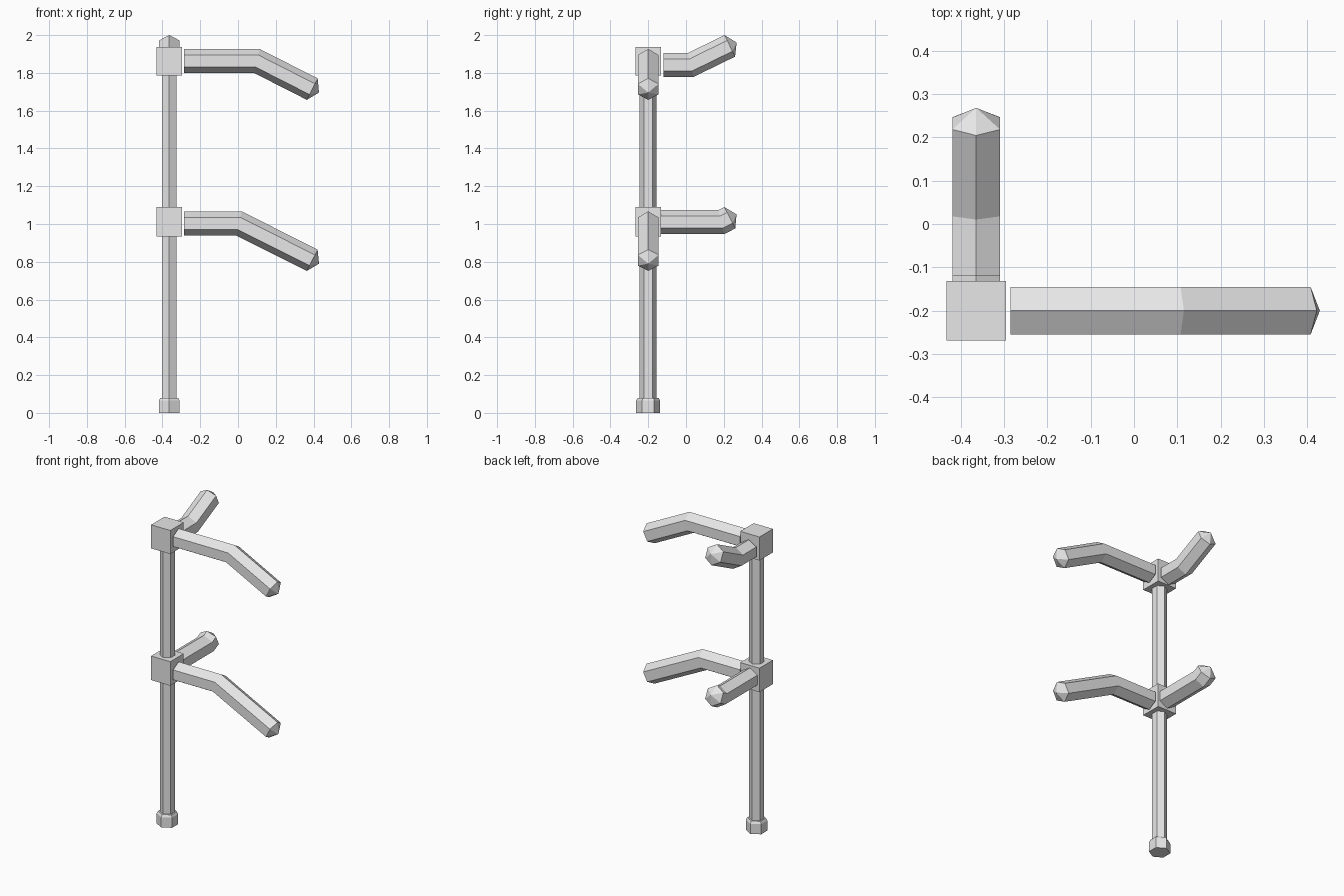
import bpy
import bmesh
from math import cos, sin, pi
from mathutils import Vector

cube = bpy.data.objects.get("Cube")
if cube:
    bpy.data.objects.remove(cube, do_unlink=True)

grey = bpy.data.materials.new("light grey")
grey.use_nodes = True
grey.diffuse_color = (0.8, 0.8, 0.8, 1)
grey.node_tree.nodes["Principled BSDF"].inputs["Base Color"].default_value = (0.8, 0.8, 0.8, 1)

POST = Vector((-0.364, -0.2, 0))
UP = Vector((0, 0, 1))
SIDES = 6


def finish(name, bm):
    bmesh.ops.recalc_face_normals(bm, faces=bm.faces[:])
    mesh = bpy.data.meshes.new(name)
    bm.to_mesh(mesh)
    bm.free()
    mesh.materials.append(grey)
    obj = bpy.data.objects.new(name, mesh)
    bpy.context.collection.objects.link(obj)


def loft(name, rings, tip=None):
    """Skin six-sided rings, closing the far end flat or to a point."""
    bm = bmesh.new()
    loops = [[bm.verts.new(p) for p in ring] for ring in rings]
    for a, b in zip(loops, loops[1:]):
        for i in range(SIDES):
            j = (i + 1) % SIDES
            bm.faces.new((a[i], a[j], b[j], b[i]))
    bm.faces.new(loops[0])
    if tip is None:
        bm.faces.new(loops[-1])
    else:
        apex = bm.verts.new(tip)
        for i in range(SIDES):
            bm.faces.new((loops[-1][i], loops[-1][(i + 1) % SIDES], apex))
    finish(name, bm)


def ring(centre, u, v, radius):
    return [centre + radius * (cos(i * 2 * pi / SIDES) * u + sin(i * 2 * pi / SIDES) * v)
            for i in range(SIDES)]


def column(name, profile):
    """Upright hexagonal part from (radius, height) pairs."""
    loft(name, [ring(POST + UP * z, Vector((0, 1, 0)), Vector((1, 0, 0)), r)
                for r, z in profile])


def arm(name, axis, path, radius=0.0635, point=0.04):
    """Mitred hexagonal arm along (distance, height) pairs with a pointed end."""
    side = axis.cross(UP)
    base = POST - axis * POST.dot(axis)
    pts = [base + axis * d + UP * z for d, z in path]
    dirs = [(b - a).normalized() for a, b in zip(pts, pts[1:])]
    rings = []
    for i, p in enumerate(pts):
        before, after = dirs[max(i - 1, 0)], dirs[min(i, len(dirs) - 1)]
        mean = (before + after).normalized()
        rings.append(ring(p, side.cross(mean) / mean.dot(after), side, radius))
    loft(name, rings, pts[-1] + dirs[-1] * point)


def block(name, bottom, top):
    bm = bmesh.new()
    bmesh.ops.create_cube(bm, size=1)
    bmesh.ops.scale(bm, vec=(0.137, 0.137, top - bottom), verts=bm.verts[:])
    bmesh.ops.translate(bm, vec=POST + UP * (bottom + top) / 2, verts=bm.verts[:])
    finish(name, bm)


# Upright and its foot
column("post", [(0.045, 0.06), (0.045, 1.8)])
column("foot", [(0.0635, 0), (0.0635, 0.065), (0.055, 0.08)])

# Joint blocks
block("lower_joint", 0.935, 1.09)
block("upper_joint", 1.785, 1.937)

# Arms reaching sideways and drooping
X, Y = Vector((1, 0, 0)), Vector((0, 1, 0))
arm("upper_side_arm", X, [(-0.285, 1.863), (0.1, 1.863), (0.393, 1.714)])
arm("lower_side_arm", X, [(-0.285, 1.003), (0.005, 1.003), (0.393, 0.808)])

# Arms reaching back and turning up
arm("upper_back_arm", Y, [(-0.12, 1.842), (0.025, 1.842), (0.232, 1.943)])
arm("lower_back_arm", Y, [(-0.14, 1.01), (0.187, 1.01), (0.232, 1.033)])
